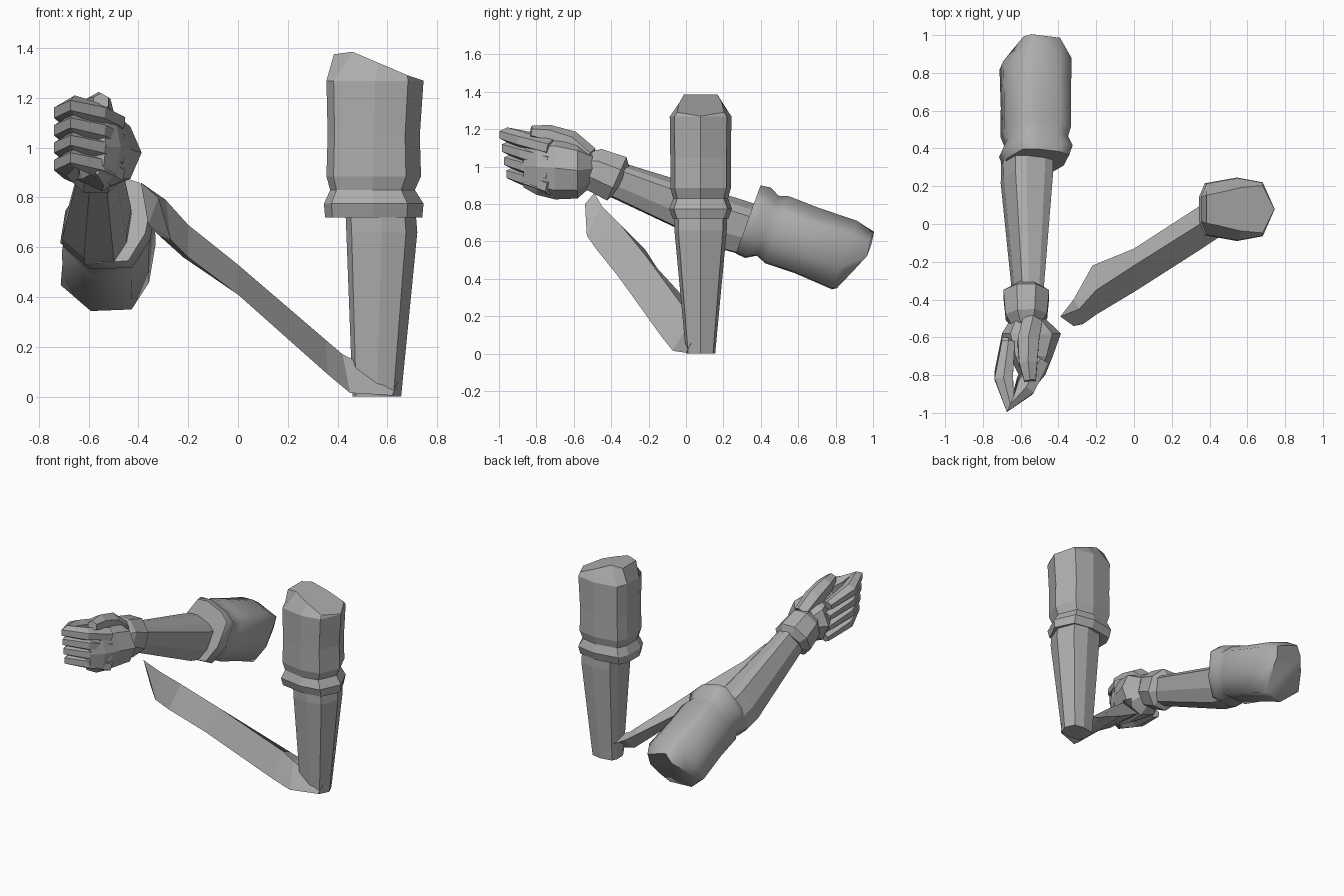
import bpy, bmesh, math
from mathutils import Vector

cube = bpy.data.objects.get("Cube")
if cube:
    bpy.data.objects.remove(cube, do_unlink=True)

grey = bpy.data.materials.new("plain grey")
grey.use_nodes = True
COLOUR = (0.42, 0.42, 0.42, 1)
grey.diffuse_color = COLOUR
grey.node_tree.nodes["Principled BSDF"].inputs["Base Color"].default_value = COLOUR


def loft(name, rings, smooth=None):
    """Skin a list of equal-length point rings and cap both ends."""
    bm = bmesh.new()
    rows = [[bm.verts.new(p) for p in ring] for ring in rings]
    n = len(rows[0])
    for a, b in zip(rows, rows[1:]):
        for i in range(n):
            j = (i + 1) % n
            bm.faces.new((a[i], a[j], b[j], b[i]))
    bm.faces.new(rows[0][::-1])
    bm.faces.new(rows[-1])
    bmesh.ops.recalc_face_normals(bm, faces=bm.faces)
    mesh = bpy.data.meshes.new(name)
    bm.to_mesh(mesh)
    bm.free()
    mesh.materials.append(grey)
    ob = bpy.data.objects.new(name, mesh)
    bpy.context.collection.objects.link(ob)
    if smooth:
        bpy.ops.object.select_all(action='DESELECT')
        ob.select_set(True)
        bpy.context.view_layer.objects.active = ob
        bpy.ops.object.shade_smooth_by_angle(angle=math.radians(smooth))
    return ob


def tube(name, path, radii, sides=6, flat=1.0):
    """Faceted tube along a path, with its cross-section kept upright."""
    pts = [Vector(p) for p in path]
    rings = []
    for k, p in enumerate(pts):
        t = (pts[min(k + 1, len(pts) - 1)] - pts[max(k - 1, 0)]).normalized()
        side = t.cross(Vector((0, 0, 1))).normalized()
        up = side.cross(t)
        angles = [math.tau * (i + 0.5) / sides for i in range(sides)]
        rings.append([p + radii[k] * (side * math.cos(a) * flat + up * math.sin(a))
                      for a in angles])
    return loft(name, rings)


def mirrored(half):
    """Close a half outline whose first point lies on the mirror line."""
    return half + [(p[0], -p[1], *p[2:]) for p in reversed(half[1:])]


# Shared arm cross-section, and the sloping sleeve end as u, v, distance
SECTION = mirrored([(1, 0), (0.68, 0.85), (0, 1), (-0.85, 0.82), (-1, 0.4)])
SLEEVE_END = mirrored([(.188, 0, 1.27), (.125, .125, 1.291), (.01, .115, 1.34),
                       (-.095, .09, 1.385), (-.17, .075, 1.375)])

# Rings: distance along arm, low u, high u, half width
FOREARM = [(0, -.095, .1, .078), (.66, -.12, .165, .14), (.78, -.125, .155, .14)]
SLEEVE = [(.72, -.125, .155, .14), (.72, -.205, .185, .148), (.775, -.21, .19, .168),
          (.83, -.185, .155, .147), (.885, -.2, .18, .162), (1.05, -.195, .175, .162),
          (1.268, -.2, .19, .165)]


def arm(side, origin, axis, u_dir, v_dir, smooth=None, roll=0, wide=(1, 1), shift=(0, 0, 0)):
    o, w, u, v = map(Vector, (origin, axis, u_dir, v_dir))
    w.normalize()
    u.normalize()
    base = o + w * shift[0] + u * shift[1] + v * shift[2]
    c, s = math.cos(math.radians(roll)), math.sin(math.radians(roll))
    u, v = u * c - v * s, v * c + u * s

    def ring(start, widen, t, lo, hi, half):
        mid, r = (lo + hi) / 2, (hi - lo) / 2
        return [start + w * t + u * (mid + r * a) + v * (half * b * widen)
                for a, b in SECTION]

    loft(side + "_forearm", [ring(o, wide[0], *r) for r in FOREARM])
    end = [base + w * t + u * a + v * (b * wide[1]) for a, b, t in SLEEVE_END]
    loft(side + "_sleeve", [ring(base, wide[1], *r) for r in SLEEVE] + [end], smooth)


arm("left", (.555, .078, 0), (0, 0, 1), (1, 0, 0), (0, 1, 0))
arm("right", (-.562, -.38, .93), (0, .94, -.34), (0, -.34, -.94), (1, 0, 0),
    smooth=60, roll=20, wide=(.92, 1.08), shift=(.022, -.022, .036))

# Folded, stretched strip leading off the left forearm
loft("left_stretched_strip", [
    [(.62, 0, .005), (.5, .15, .1), (.64, .03, .06)],
    [(.45, -.07, .015), (.4, .12, .15), (.42, .02, .17)],
    [(.36, -.13, .09), (.34, .09, .19), (.35, .0, .23)],
    [(0, -.36, .41), (0, -.13, .42), (0, -.22, .53)],
    [(-.2, -.48, .56), (-.22, -.22, .56), (-.2, -.35, .69)],
    [(-.27, -.53, .63), (-.32, -.4, .65), (-.29, -.45, .79)],
    [(-.32, -.54, .8), (-.36, -.46, .69), (-.39, -.49, .86)]])

# Right wrist band
tube("right_wrist_band",
     [(-.57, -.345, .92), (-.57, -.37, .935), (-.57, -.49, .985), (-.565, -.54, .995)],
     [.09, .138, .125, .09], 8, .95)


# Right palm
def oval(y, x0, x1, z0, z1, sides=8):
    return [((x0 + x1) / 2 + (x1 - x0) / 2 * math.cos(math.tau * i / sides), y,
             (z0 + z1) / 2 + (z1 - z0) / 2 * math.sin(math.tau * i / sides))
            for i in range(sides)]


loft("right_palm", [oval(-.5, -.65, -.47, .9, 1.08), oval(-.58, -.7, -.387, .83, 1.13),
                    oval(-.7, -.66, -.43, .825, 1.16), oval(-.8, -.61, -.47, .85, 1.15),
                    oval(-.87, -.6, -.53, .89, 1.12)])

# Four curled fingers, folding back beside the palm
for i, name in enumerate(("index", "middle", "ring", "little")):
    z, y = 1.1 - 0.07 * i, 0.012 * i
    tube(f"right_{name}_finger",
         [(-.5, -.72, z), (-.575, -.87 + y, z + .04), (-.655, -.955 + y, z + .07),
          (-.69, -.82 + y, z + .04), (-.665, -.62 + y, z)],
         [.045, .044, .04, .043, .03], 6, 1.3)

# Thumb resting along the top of the hand
tube("right_thumb", [(-.54, -.52, 1.05), (-.56, -.62, 1.13), (-.56, -.74, 1.17),
                     (-.55, -.83, 1.185)], [.06, .065, .055, .035])
